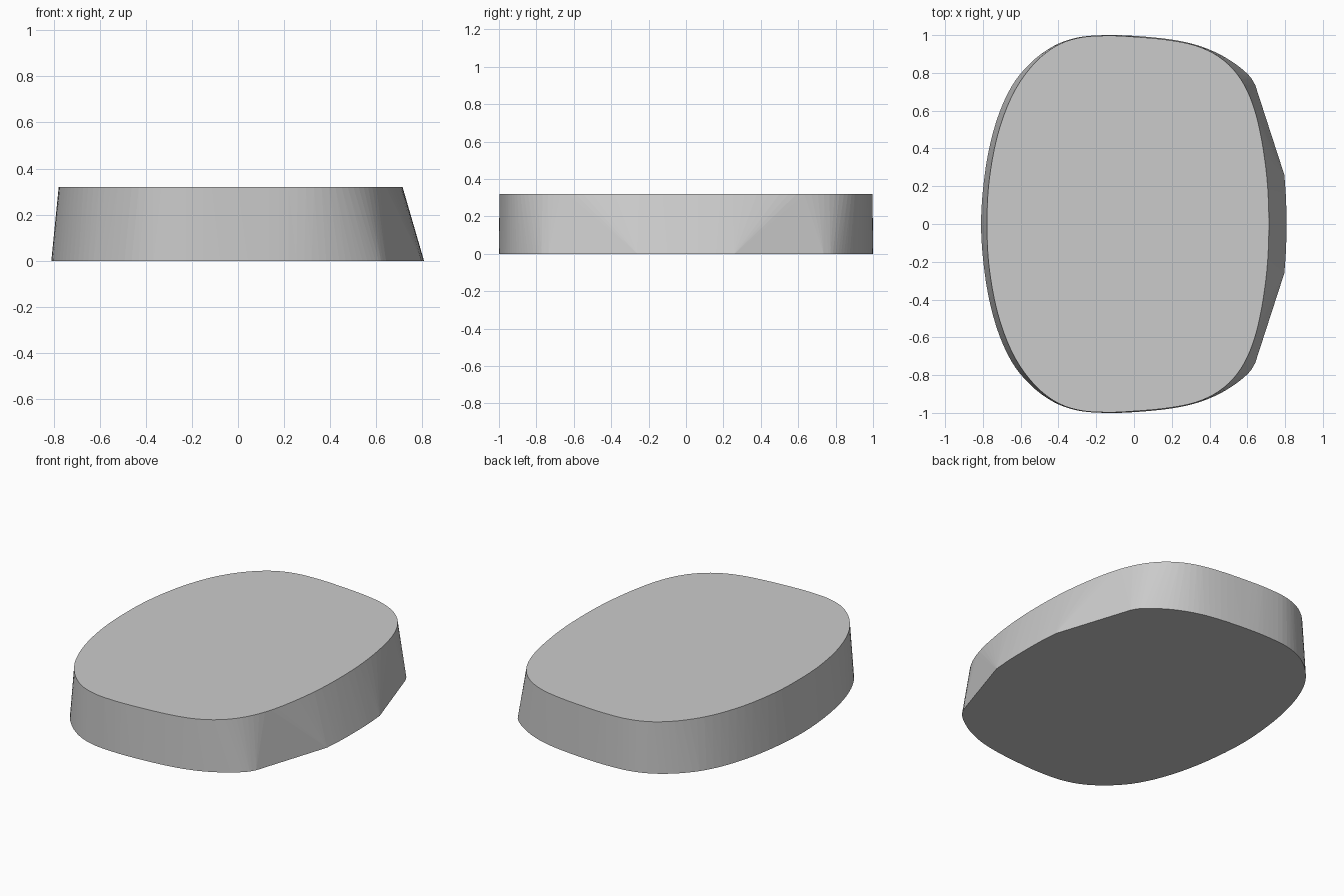
import bpy, bmesh
from mathutils import Vector

if "Cube" in bpy.data.objects:
    bpy.data.objects.remove(bpy.data.objects["Cube"])

HEIGHT = 0.32
STEPS = 4

# Half outlines (y >= 0), mirrored across the x axis
TOP = [(0.714, 0), (0.703, 0.25), (0.665, 0.50), (0.615, 0.67), (0.545, 0.795),
       (0.45, 0.885), (0.33, 0.943), (0.18, 0.974), (0, 0.991), (-0.15, 0.997),
       (-0.30, 0.984), (-0.43, 0.932), (-0.55, 0.825), (-0.65, 0.67),
       (-0.725, 0.46), (-0.768, 0.22), (-0.778, 0)]
BASE_NOSE = [(0.807, 0), (0.805, 0.13), (0.796, 0.26)]
BASE_BODY = [(0.642, 0.735), (0.61, 0.785), (0.54, 0.845), (0.44, 0.905), (0.32, 0.951),
             (0.18, 0.979), (0, 0.996), (-0.15, 1.0), (-0.30, 0.987), (-0.43, 0.94),
             (-0.55, 0.85), (-0.65, 0.725), (-0.73, 0.54), (-0.785, 0.30), (-0.81, 0)]


def spline(pts):
    """Catmull-Rom curve through the points."""
    p = [Vector(q) for q in pts]
    p = [2 * p[0] - p[1]] + p + [2 * p[-1] - p[-2]]
    out = []
    for i in range(1, len(p) - 2):
        a, b, c, d = p[i - 1:i + 3]
        for s in range(STEPS):
            t = s / STEPS
            out.append(0.5 * (2 * b + (c - a) * t + (2 * a - 5 * b + 4 * c - d) * t * t
                              + (3 * b - a - 3 * c + d) * t ** 3))
    return out + [p[-2]]


def flip(pts):
    return [(x, -y) for x, y in reversed(pts)]


# Closed rims: smooth top, base with two straight cut corners
top = spline(flip(TOP[:-1])[-3:-1] + TOP + flip(TOP)[1:3])[2 * STEPS:-2 * STEPS]
top += [Vector((v.x, -v.y)) for v in top if v.y > 1e-4]
nose = spline(flip(BASE_NOSE)[:-1] + BASE_NOSE)
body = spline(BASE_BODY + flip(BASE_BODY)[1:])

# Body: ruled skin stretched between the two rims
bm = bmesh.new()
for rim, z in ((top, HEIGHT), (nose + body, 0)):
    for v in rim:
        bm.verts.new((v.x, v.y, z))
bmesh.ops.remove_doubles(bm, verts=bm.verts[:], dist=1e-4)
bmesh.ops.convex_hull(bm, input=bm.verts[:])
bmesh.ops.delete(bm, geom=[v for v in bm.verts if not v.link_faces], context='VERTS')
bmesh.ops.dissolve_limit(bm, angle_limit=0.002, verts=bm.verts[:], edges=bm.edges[:])
bmesh.ops.recalc_face_normals(bm, faces=bm.faces[:])
mesh = bpy.data.meshes.new("rounded_slab")
bm.to_mesh(mesh)
bm.free()
slab = bpy.data.objects.new("rounded_slab", mesh)
bpy.context.collection.objects.link(slab)
